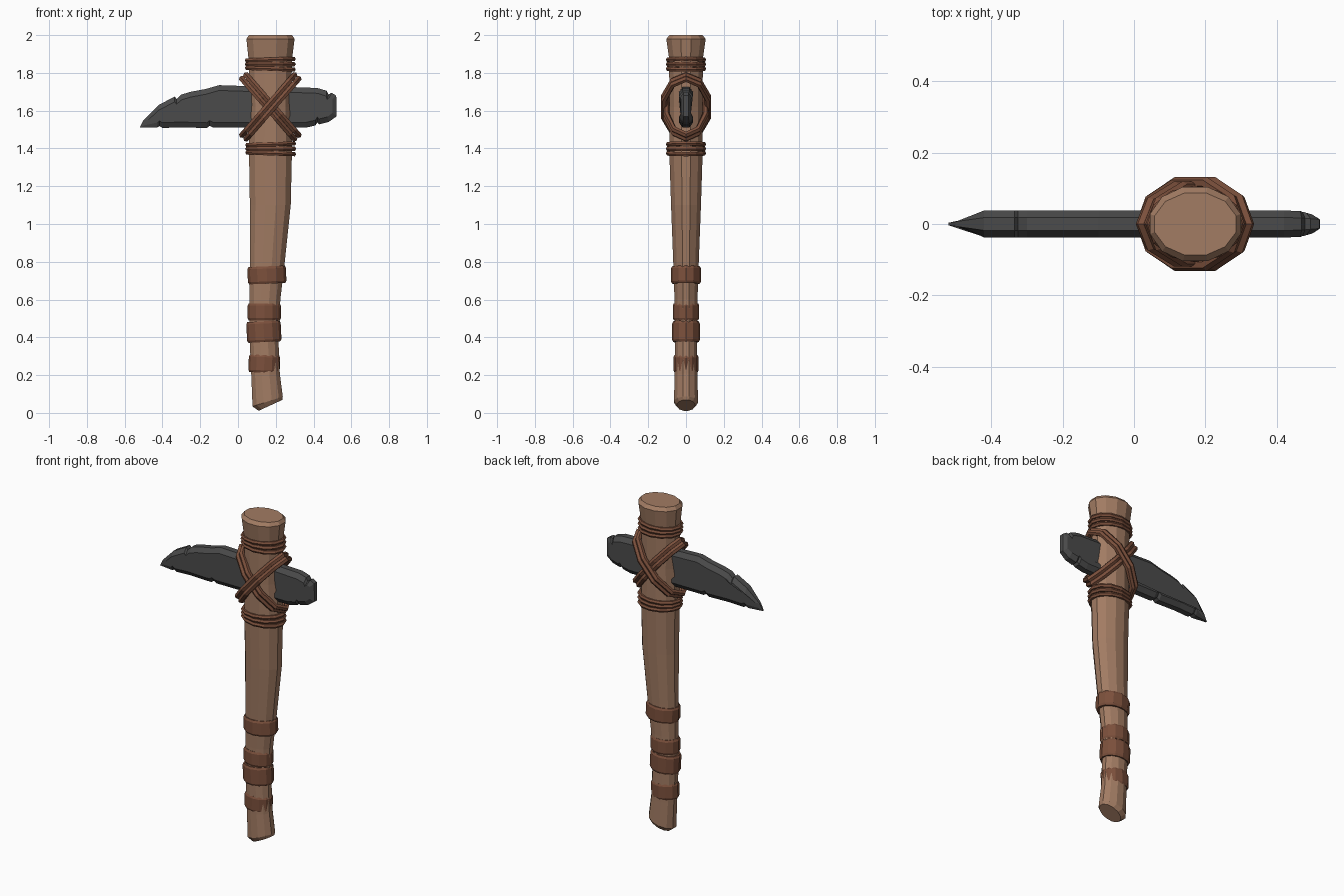
import bpy
from math import sin, cos, tau
from mathutils import Vector

if "Cube" in bpy.data.objects:
    bpy.data.objects.remove(bpy.data.objects["Cube"])


def material(name, rgb):
    m = bpy.data.materials.new(name)
    m.diffuse_color = (*rgb, 1)
    m.use_nodes = True
    m.node_tree.nodes["Principled BSDF"].inputs["Base Color"].default_value = m.diffuse_color
    return m


WOOD = material("wood", (0.36, 0.20, 0.125))
LEATHER = material("leather", (0.20, 0.08, 0.045))
STONE = material("stone", (0.07, 0.07, 0.07))


def loft(name, rings, mat, closed=False):
    """Skin equal-length rings; cap the ends, or join last to first."""
    n, k = len(rings[0]), len(rings)
    faces = []
    for i in range(k if closed else k - 1):
        j = (i + 1) % k
        for a in range(n):
            b = (a + 1) % n
            faces.append((i * n + a, i * n + b, j * n + b, j * n + a))
    if not closed:
        faces.append(tuple(reversed(range(n))))
        faces.append(tuple(range((k - 1) * n, k * n)))
    me = bpy.data.meshes.new(name)
    me.from_pydata([tuple(p) for r in rings for p in r], [], faces)
    me.materials.append(mat)
    ob = bpy.data.objects.new(name, me)
    bpy.context.collection.objects.link(ob)
    # consistent outward normals
    import bmesh
    bm = bmesh.new()
    bm.from_mesh(me)
    bmesh.ops.recalc_face_normals(bm, faces=bm.faces)
    bm.to_mesh(me)
    bm.free()
    return ob


def ellipse(c, u, v, n=12, phase=0.5):
    return [c + u * cos(tau * (i + phase) / n) + v * sin(tau * (i + phase) / n)
            for i in range(n)]


Y = Vector((0, 1, 0))


def hoop(name, centre, axis, ry, profile, n=12):
    """Closed band round the handle; axis is its long half-axis in the xz plane,
    profile lists (outward, sideways) offsets."""
    c, d = Vector(centre), Vector(axis).normalized()
    side = d.cross(Y)
    rings = [ellipse(c + side * h, d * (Vector(axis).length + r), Y * (ry + r), n, 0)
             for r, h in profile]
    return loft(name, rings, LEATHER, closed=True)


# Handle: z, centre x, radius x, radius y, slope of the ring
sections = [(0.04, 0.172, 0.065, 0.05, 0.46), (0.06, 0.157, 0.083, 0.066, 0.32),
            (0.20, 0.146, 0.078, 0.062, 0.1), (0.38, 0.138, 0.079, 0.06, 0),
            (0.60, 0.143, 0.084, 0.063, 0), (0.80, 0.155, 0.096, 0.07, 0),
            (1.10, 0.171, 0.112, 0.082, 0), (1.40, 0.172, 0.118, 0.092, 0),
            (1.62, 0.171, 0.112, 0.09, 0), (1.88, 0.171, 0.12, 0.093, 0),
            (1.98, 0.172, 0.132, 0.108, 0), (2.00, 0.172, 0.118, 0.09, 0)]
loft("handle", [ellipse(Vector((cx, 0, z)), Vector((rx, 0, rx * s)), Y * ry)
                for z, cx, rx, ry, s in sections], WOOD)

# Leather grip bands: z, half height, centre x, radius x, radius y, tilt
for i, (z, h, cx, rx, ry, t) in enumerate([
        (0.73, 0.046, 0.153, 0.102, 0.08, 0.04), (0.535, 0.045, 0.139, 0.088, 0.07, 0),
        (0.43, 0.055, 0.137, 0.091, 0.073, 0.05), (0.26, 0.047, 0.139, 0.083, 0.066, -0.04)]):
    hoop(f"grip_band_{i + 1}", (cx, 0, z), (rx, 0, rx * t), ry,
         [(-0.03, -h), (-0.006, -h), (0, -h + 0.012), (0, h - 0.012), (-0.006, h), (-0.03, h)])

# Cord rings above and below the head
cord = [(0.013 * cos(tau * i / 6), 0.013 * sin(tau * i / 6)) for i in range(6)]
for label, z0, cx in (("upper", 1.846, 0.171), ("lower", 1.398, 0.173)):
    for i in (-1, 0, 1):
        hoop(f"{label}_cord_{i + 2}", (cx, 0, z0 + i * 0.024),
             (0.122, 0, 0.004 * i), 0.094, cord)

# Crossed lashing: two doubled diagonal loops
for label, sx in (("rising", 1), ("falling", -1)):
    for k in (-1, 1):
        strand = [(0.017 * cos(tau * i / 6), k * 0.015 + 0.017 * sin(tau * i / 6))
                  for i in range(6)]
        hoop(f"{label}_lashing_{'a' if k < 0 else 'b'}", (0.171, 0, 1.62),
             (sx * 0.138, 0, 0.158), 0.115 + 0.006 * sx, strand, 10)

# Stone head: chipped outline with bevelled rim
outline = [(-0.52, 1.51), (-0.50, 1.55), (-0.42, 1.63), (-0.335, 1.675), (-0.325, 1.662),
           (-0.30, 1.685), (-0.25, 1.70), (-0.17, 1.715), (-0.10, 1.735), (0.05, 1.73),
           (0.28, 1.725), (0.42, 1.72), (0.47, 1.705), (0.48, 1.685), (0.495, 1.695),
           (0.52, 1.68), (0.522, 1.57), (0.48, 1.54), (0.43, 1.528), (0.42, 1.538),
           (0.41, 1.522), (0.36, 1.51), (0.10, 1.51), (-0.13, 1.51), (-0.15, 1.52),
           (-0.165, 1.508), (-0.31, 1.512), (-0.40, 1.508), (-0.415, 1.518), (-0.43, 1.51)]


def stone_ring(inset, y):
    ring = []
    for x, z in outline:
        p = Vector((x, 0, z))
        tx = max(-0.42, min(0.46, x))
        target = Vector((tx, 0, 1.62 if tx > -0.2 else 1.62 + (tx + 0.2) * 0.27))
        p += (target - p).normalized() * inset
        taper = min(1, 0.2 + 8 * (x + 0.52), 1 - 5 * max(0, x - 0.46))
        p.y = y * taper
        ring.append(p)
    return ring


loft("stone_head", [stone_ring(0.028, -0.038), stone_ring(0, -0.018),
                    stone_ring(0, 0.018), stone_ring(0.028, 0.038)], STONE)
